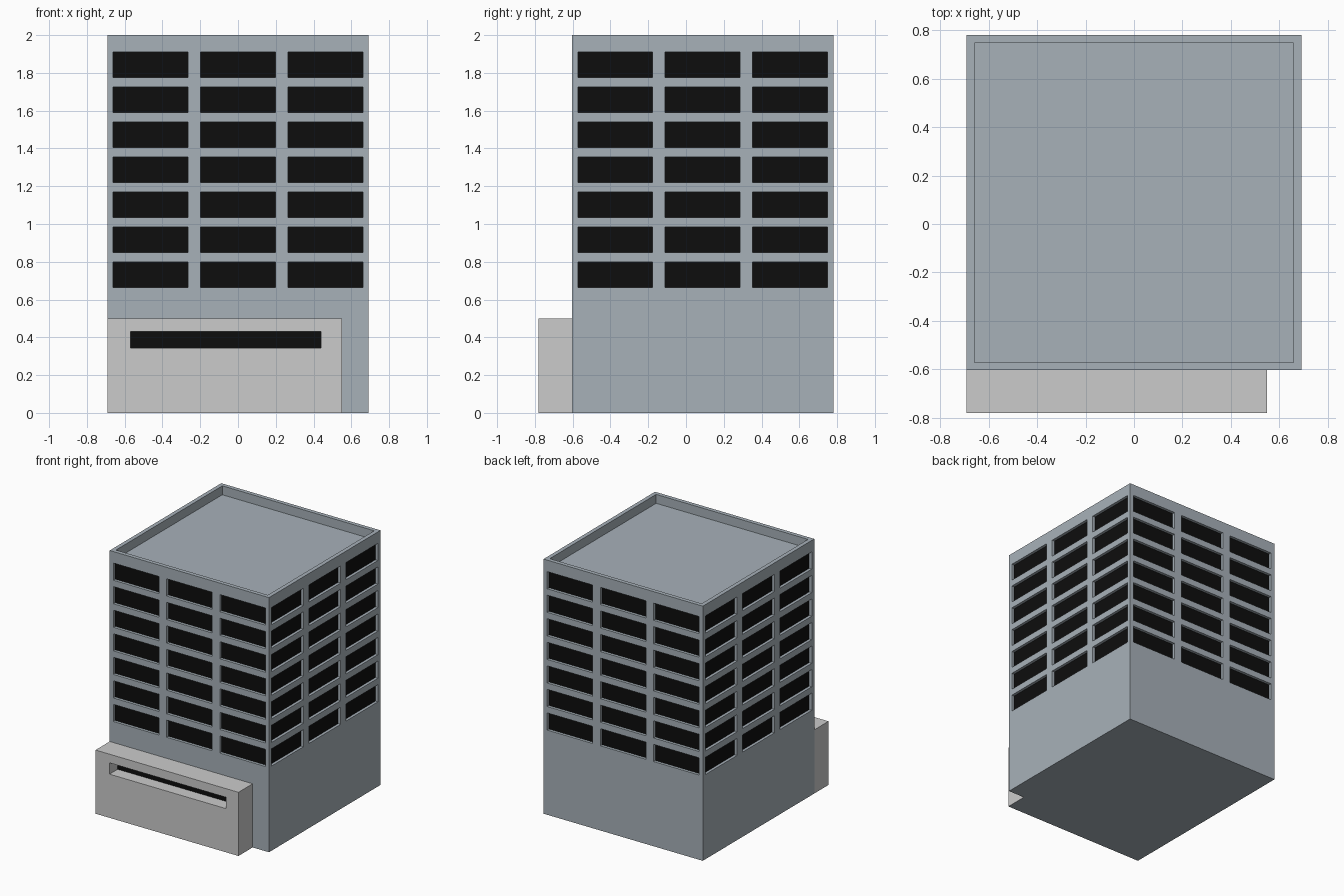
import bpy, bmesh
from math import pi
from mathutils import Matrix, Vector

if "Cube" in bpy.data.objects:
    bpy.data.objects.remove(bpy.data.objects["Cube"])


def material(name, rgb):
    m = bpy.data.materials.new(name)
    m.diffuse_color = (*rgb, 1)
    m.use_nodes = True
    m.node_tree.nodes["Principled BSDF"].inputs["Base Color"].default_value = m.diffuse_color
    return m


WALL = material("wall_blue_grey", (0.386, 0.44, 0.485))
DARK = material("window_black", (0.004, 0.004, 0.004))
PALE = material("annex_grey", (0.8, 0.8, 0.8))


def quad(bm, pts, mat=0, tf=Matrix()):
    f = bm.faces.new([bm.verts.new(tf @ Vector(p)) for p in pts])
    f.material_index = mat


def windowed_wall(bm, xs, zs, y, depth, tf=Matrix()):
    """Wall facing -y; every odd grid cell is a recess with a dark pane."""
    for i, (x0, x1) in enumerate(zip(xs, xs[1:])):
        for j, (z0, z1) in enumerate(zip(zs, zs[1:])):
            ring = [(x0, z0), (x1, z0), (x1, z1), (x0, z1)]
            a = [(x, y, z) for x, z in ring]
            if not (i % 2 and j % 2):
                quad(bm, a, 0, tf)
                continue
            b = [(x, y + depth, z) for x, z in ring]
            for k in range(4):
                n = (k + 1) % 4
                quad(bm, [a[k], a[n], b[n], b[k]], 0, tf)
            quad(bm, b, 1, tf)


def finish(bm, name, mats):
    bmesh.ops.remove_doubles(bm, verts=bm.verts, dist=1e-4)
    me = bpy.data.meshes.new(name)
    bm.to_mesh(me)
    bm.free()
    for m in mats:
        me.materials.append(m)
    ob = bpy.data.objects.new(name, me)
    bpy.context.collection.objects.link(ob)
    return ob


# Tower: four identical window walls with a parapet around a sunken roof
H, INNER, TOP, ROOF = 0.692, 0.66, 2.0, 1.93
xs = [-H]
for c in (-0.4625, 0, 0.4625):
    xs += [c - 0.198, c + 0.198]
xs.append(H)
zs = [0]
for row in range(7):
    zs += [0.665 + 0.185 * row, 0.8 + 0.185 * row]
zs.append(TOP)

bm = bmesh.new()
for side in range(4):
    tf = Matrix.Rotation(side * pi / 2, 4, 'Z')
    windowed_wall(bm, xs, zs, -H, 0.022, tf)
    quad(bm, [(-H, -H, TOP), (H, -H, TOP), (INNER, -INNER, TOP), (-INNER, -INNER, TOP)], 0, tf)
    quad(bm, [(-INNER, -INNER, ROOF), (-INNER, -INNER, TOP),
              (INNER, -INNER, TOP), (INNER, -INNER, ROOF)], 0, tf)
corners = [(-1, -1), (1, -1), (1, 1), (-1, 1)]
quad(bm, [(x * INNER, y * INNER, ROOF) for x, y in corners])
quad(bm, [(x * H, y * H, 0) for x, y in reversed(corners)])
tower = finish(bm, "tower", [WALL, DARK])
tower.location.y = 0.088

# Entrance annex: low block against the front wall with a long deep slot
X0, X1, Y0, Y1, Z = -0.692, 0.55, -0.78, -0.604, 0.5
bm = bmesh.new()
windowed_wall(bm, [X0, -0.57, 0.44, X1], [0, 0.343, 0.432, Z], Y0, 0.1)
quad(bm, [(X0, Y0, Z), (X1, Y0, Z), (X1, Y1, Z), (X0, Y1, Z)])
quad(bm, [(X0, Y1, 0), (X1, Y1, 0), (X1, Y0, 0), (X0, Y0, 0)], 2)
quad(bm, [(X1, Y0, 0), (X1, Y1, 0), (X1, Y1, Z), (X1, Y0, Z)])
quad(bm, [(X0, Y1, 0), (X0, Y0, 0), (X0, Y0, Z), (X0, Y1, Z)])
finish(bm, "entrance_annex", [PALE, DARK, WALL])
